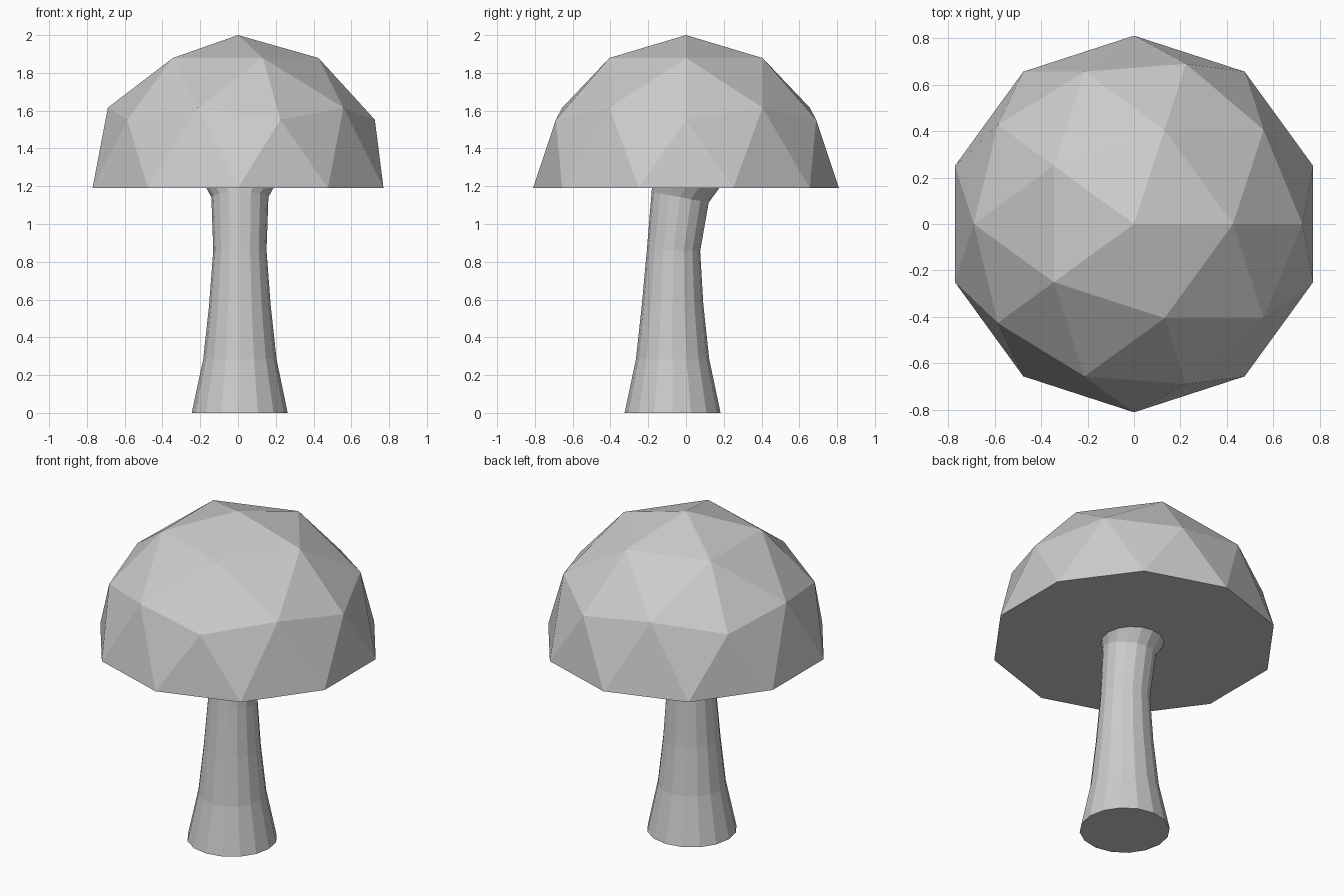
import bpy, bmesh, math

if "Cube" in bpy.data.objects:
    bpy.data.objects.remove(bpy.data.objects["Cube"])


def add_object(name, bm):
    bmesh.ops.recalc_face_normals(bm, faces=bm.faces)
    mesh = bpy.data.meshes.new(name)
    bm.to_mesh(mesh)
    bm.free()
    obj = bpy.data.objects.new(name, mesh)
    bpy.context.collection.objects.link(obj)
    return obj


# Cap: upper half of a low-poly icosphere, closed flat underneath
bm = bmesh.new()
bmesh.ops.create_icosphere(bm, subdivisions=2, radius=0.81)
lower = [v for v in bm.verts if v.co.z < -0.01]
bmesh.ops.delete(bm, geom=lower, context='VERTS')
bmesh.ops.contextual_create(bm, geom=[e for e in bm.edges if e.is_boundary])
cap = add_object("mushroom_cap", bm)
cap.location.z = 1.19

# Stem: flared rings (centre x, centre y, height, radius, tilt along y)
RINGS = [
    (0.009, -0.071, 0.00, 0.254, 0.0),
    (0.010, -0.071, 0.285, 0.194, 0.0),
    (0.010, -0.071, 0.57, 0.163, 0.0),
    (0.010, -0.066, 0.86, 0.141, -0.03),
    (0.010, -0.031, 1.142, 0.151, -0.19),
    (0.010, 0.000, 1.195, 0.180, 0.0),
]
SIDES = 16
bm = bmesh.new()
loops = []
for cx, cy, z, r, tilt in RINGS:
    loop = []
    for i in range(SIDES):
        a = 2 * math.pi * i / SIDES
        dx, dy = r * math.cos(a), r * math.sin(a)
        loop.append(bm.verts.new((cx + dx, cy + dy, z + tilt * dy)))
    loops.append(loop)
for low, high in zip(loops, loops[1:]):
    for i in range(SIDES):
        j = (i + 1) % SIDES
        bm.faces.new((low[i], low[j], high[j], high[i]))
bm.faces.new(loops[0])
bm.faces.new(loops[-1])
add_object("mushroom_stem", bm)
